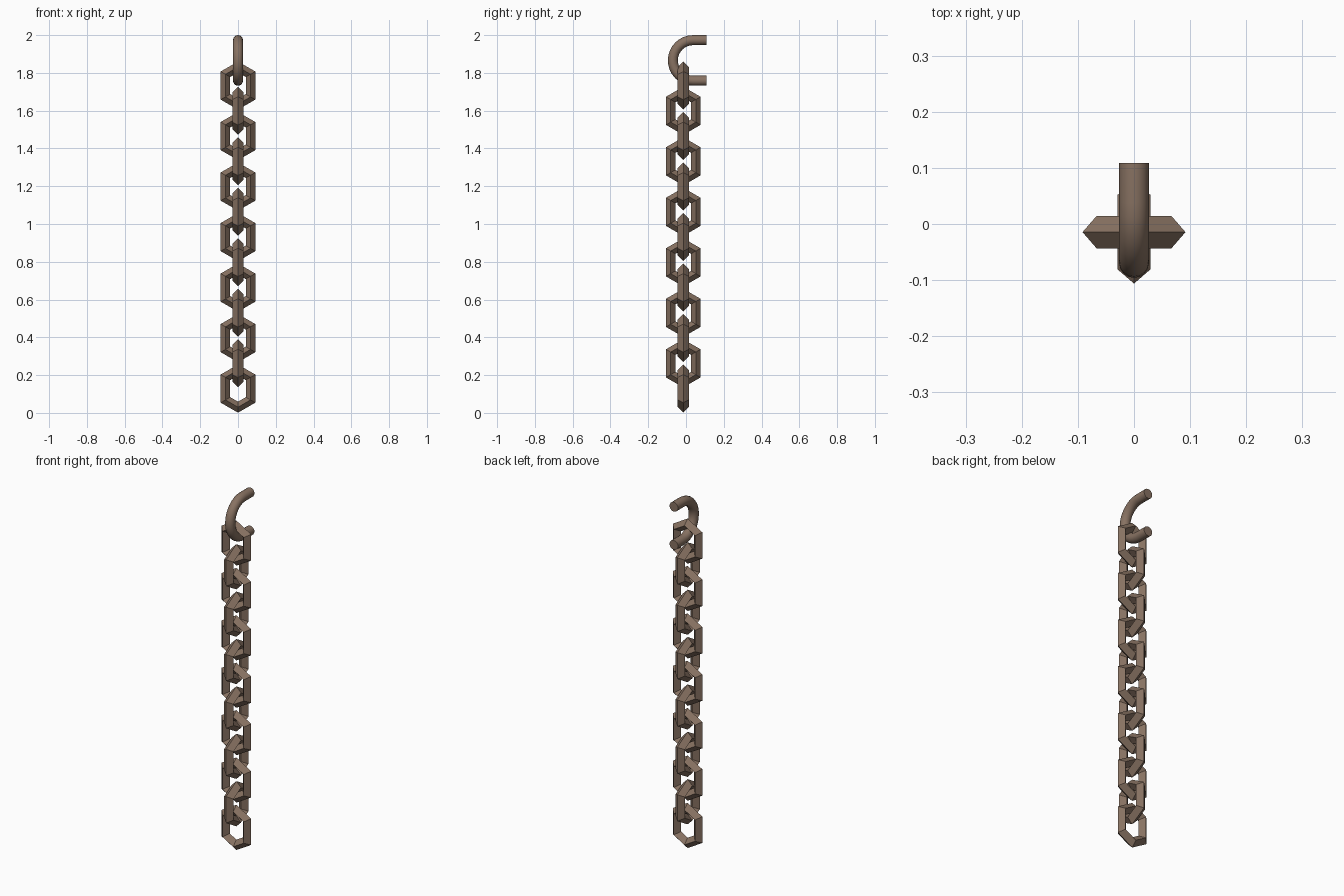
import bpy, bmesh
from math import sin, cos, pi
from mathutils import Vector

cube = bpy.data.objects.get("Cube")
if cube:
    bpy.data.objects.remove(cube)

# Single worn bronze-brown metal
metal = bpy.data.materials.new("brown_metal")
metal.use_nodes = True
colour = (0.245, 0.168, 0.122, 1)
metal.diffuse_color = colour
metal.node_tree.nodes["Principled BSDF"].inputs["Base Color"].default_value = colour

AXIS_Y = -0.0145     # the chain hangs slightly forward of the centre
LINKS = 13
PITCH = 0.1337
FIRST_Z = 0.1285


def finish(name, bm):
    bmesh.ops.recalc_face_normals(bm, faces=bm.faces)
    mesh = bpy.data.meshes.new(name)
    bm.to_mesh(mesh)
    bm.free()
    mesh.materials.append(metal)
    obj = bpy.data.objects.new(name, mesh)
    bpy.context.collection.objects.link(obj)
    return obj


def bridge_rings(bm, rings, closed):
    """Join neighbouring rings of vertices with quads."""
    count = len(rings)
    for i in range(count if closed else count - 1):
        a, b = rings[i], rings[(i + 1) % count]
        n = len(a)
        for j in range(n):
            k = (j + 1) % n
            bm.faces.new((a[j], a[k], b[k], b[j]))


def link_bmesh(major=0.0767, minor=0.0292, stretch=0.0215):
    """Six-sided ring with a diamond section, its halves pulled apart in z."""
    bm = bmesh.new()
    rings = []
    for i in range(6):
        angle = pi / 6 + i * pi / 3
        shift = stretch if sin(angle) > 0 else -stretch
        ring = []
        for j in range(4):
            r = major + minor * cos(j * pi / 2)
            y = minor * sin(j * pi / 2)
            ring.append(bm.verts.new((r * cos(angle), y, r * sin(angle) + shift)))
        rings.append(ring)
    bridge_rings(bm, rings, True)
    return bm


# Chain of links, each turned a quarter from the one below
link = finish("chain_link_1", link_bmesh())
for i in range(LINKS):
    obj = link
    if i:
        obj = bpy.data.objects.new(f"chain_link_{i + 1}", link.data)
        bpy.context.collection.objects.link(obj)
    obj.location = (0, AXIS_Y, FIRST_Z + i * PITCH)
    obj.rotation_euler.z = (i % 2) * pi / 2

# Hook: round bar bent in a half circle, with straight ends towards the back
BEND, TUBE, SIDES, STEPS = 0.1075, 0.0265, 16, 16
centre = Vector((0, 0.038, 2 - TUBE - BEND))
END_Y = 0.109
stations = [(pi / 2 + pi * s / STEPS, None) for s in range(STEPS + 1)]
stations = [(pi / 2, END_Y)] + stations + [(3 * pi / 2, END_Y)]
bm = bmesh.new()
rings = []
for angle, y in stations:
    out = Vector((0, cos(angle), sin(angle)))
    mid = centre + out * BEND
    if y is not None:
        mid.y = y
    rings.append([bm.verts.new(mid + out * TUBE * cos(2 * pi * j / SIDES)
                               + Vector((TUBE * sin(2 * pi * j / SIDES), 0, 0)))
                  for j in range(SIDES)])
bridge_rings(bm, rings, False)
bm.faces.new(rings[0])
bm.faces.new(rings[-1])
hook = finish("hook", bm)
bpy.context.view_layer.objects.active = hook
hook.select_set(True)
bpy.ops.object.shade_smooth_by_angle()
